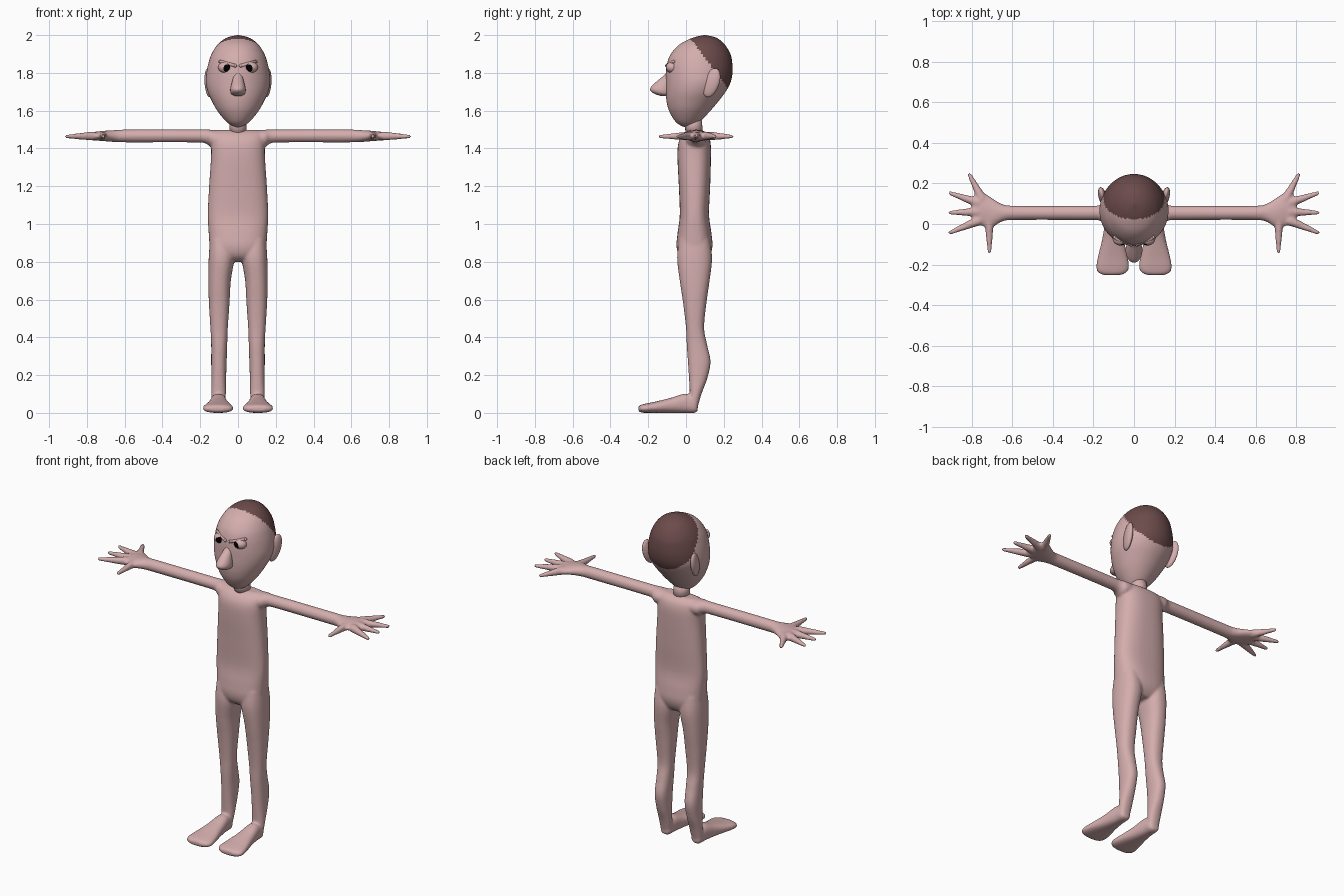
import bpy, bmesh, math
from mathutils import Vector, Matrix


def material(name, rgb):
    m = bpy.data.materials.new(name)
    m.diffuse_color = (*rgb, 1)
    return m


skin = material("skin pink", (0.66, 0.42, 0.42))
brown = material("hair brown", (0.15, 0.07, 0.07))
black = material("pupil black", (0.0, 0.0, 0.0))

AXES = {"x": (0, 1, 2), "y": (1, 0, 2), "z": (2, 0, 1)}


def catmull(p0, p1, p2, p3, t):
    return [0.5 * (2 * b + (c - a) * t + (2 * a - 5 * b + 4 * c - d) * t * t
                   + (3 * b - a - 3 * c + d) * t ** 3)
            for a, b, c, d in zip(p0, p1, p2, p3)]


def loft(bm, axis, rings, power=2.0, sign=1, seg=40, sub=5):
    """Rings are (position, a_min, a_max, b_min, b_max) across the axis."""
    fine = []
    n = len(rings)
    for i in range(n - 1):
        ps = [rings[max(0, min(n - 1, i + k))] for k in (-1, 0, 1, 2)]
        fine += [catmull(*ps, j / sub) for j in range(sub)]
    fine.append(rings[-1])
    ia, ib, ic = AXES[axis]
    loops = []
    for t, a0, a1, b0, b1 in fine:
        loop = []
        for k in range(seg):
            th = 2 * math.pi * k / seg
            c, s = math.cos(th), math.sin(th)
            co = [0, 0, 0]
            co[ia] = t
            co[ib] = (a0 + a1) / 2 + (a1 - a0) / 2 * math.copysign(abs(c) ** (2 / power), c)
            co[ic] = (b0 + b1) / 2 + (b1 - b0) / 2 * math.copysign(abs(s) ** (2 / power), s)
            co[0] *= sign
            loop.append(bm.verts.new(co))
        loops.append(loop)
    for l0, l1 in zip(loops, loops[1:]):
        for k in range(seg):
            bm.faces.new((l0[k], l0[(k + 1) % seg], l1[(k + 1) % seg], l1[k]))
    bm.faces.new(loops[0])
    bm.faces.new(loops[-1])


def ball(bm, loc, radii, rot=None):
    m = Matrix.Translation(loc) @ (rot or Matrix()) @ Matrix.Diagonal((*radii, 1))
    bmesh.ops.create_uvsphere(bm, u_segments=40, v_segments=24, radius=1, matrix=m)


def tube(bm, p0, p1, r0, r1):
    """Tapered limb with rounded ends."""
    p0, p1 = Vector(p0), Vector(p1)
    d = p1 - p0
    m = Matrix.Translation((p0 + p1) / 2) @ d.to_track_quat("Z", "Y").to_matrix().to_4x4()
    bmesh.ops.create_cone(bm, cap_ends=True, segments=20, radius1=r0, radius2=r1,
                          depth=d.length, matrix=m)
    ball(bm, p0, (r0,) * 3)
    ball(bm, p1, (r1,) * 3)


def finish(name, bm, mats, rule=None):
    bmesh.ops.recalc_face_normals(bm, faces=bm.faces)
    for f in bm.faces:
        f.smooth = True
        if rule:
            f.material_index = rule(f.calc_center_median())
    me = bpy.data.meshes.new(name)
    bm.to_mesh(me)
    bm.free()
    for m in mats:
        me.materials.append(m)
    ob = bpy.data.objects.new(name, me)
    bpy.context.collection.objects.link(ob)
    return ob


# body: torso, legs, feet, arms and hands fused into one skin
bm = bmesh.new()
loft(bm, "z", [(0.80, -0.10, 0.10, 0.0, 0.10), (0.83, -0.14, 0.14, -0.035, 0.125),
               (0.88, -0.15, 0.15, -0.05, 0.14), (0.95, -0.155, 0.155, -0.045, 0.135),
               (1.05, -0.16, 0.16, -0.033, 0.122), (1.20, -0.153, 0.153, -0.038, 0.128),
               (1.35, -0.143, 0.143, -0.045, 0.132), (1.43, -0.142, 0.142, -0.04, 0.13),
               (1.475, -0.14, 0.14, -0.015, 0.115), (1.497, -0.12, 0.12, 0.02, 0.085)], power=2.5)
HZ = 1.466
for s in (-1, 1):
    # leg
    loft(bm, "z", [(0.92, 0.03, 0.148, -0.035, 0.125), (0.82, 0.02, 0.155, -0.047, 0.138),
                   (0.70, 0.038, 0.157, -0.033, 0.125), (0.58, 0.045, 0.154, -0.015, 0.108),
                   (0.45, 0.054, 0.146, 0.0, 0.096), (0.36, 0.057, 0.142, 0.004, 0.112),
                   (0.27, 0.060, 0.142, 0.010, 0.130), (0.18, 0.063, 0.141, 0.016, 0.112),
                   (0.10, 0.064, 0.141, 0.020, 0.082), (0.03, 0.07, 0.138, 0.015, 0.062)],
         power=2.3, sign=s)
    # foot
    loft(bm, "y", [(0.062, 0.085, 0.125, 0.01, 0.04), (0.045, 0.068, 0.138, 0.0, 0.08),
                   (0.0, 0.062, 0.144, 0.0, 0.102), (-0.08, 0.05, 0.158, 0.0, 0.08),
                   (-0.16, 0.032, 0.178, 0.0, 0.06), (-0.21, 0.025, 0.186, 0.0, 0.05),
                   (-0.238, 0.035, 0.178, 0.002, 0.043), (-0.252, 0.065, 0.15, 0.01, 0.035)],
         power=2.4, sign=s)
    # arm and palm
    loft(bm, "x", [(0.08, 0.0, 0.11, 1.42, 1.495), (0.14, 0.0, 0.11, 1.408, 1.499),
                   (0.175, 0.018, 0.092, 1.428, 1.50), (0.25, 0.02, 0.09, 1.432, 1.50),
                   (0.58, 0.02, 0.09, 1.432, 1.50), (0.65, 0.012, 0.098, 1.434, 1.497),
                   (0.70, -0.015, 0.128, 1.438, 1.494), (0.75, -0.01, 0.158, 1.442, 1.489),
                   (0.785, 0.0, 0.145, 1.447, 1.484), (0.80, 0.02, 0.13, 1.455, 1.478)],
         sign=s)
    # thumb and fingers
    for x0, y0, x1, y1 in ((0.715, 0.02, 0.713, -0.137), (0.75, 0.125, 0.812, 0.243),
                           (0.77, 0.105, 0.907, 0.152), (0.77, 0.06, 0.907, 0.056),
                           (0.77, 0.015, 0.907, -0.042)):
        tube(bm, (s * x0, y0, HZ), (s * x1, y1, HZ - 0.003), 0.024, 0.010)
body = finish("body", bm, [skin])
rm = body.modifiers.new("fuse", "REMESH")
rm.mode = "VOXEL"
rm.voxel_size = 0.007
rm.use_smooth_shade = True
sm = body.modifiers.new("soften", "SMOOTH")
sm.factor = 0.5
sm.iterations = 5

# neck
bm = bmesh.new()
tube(bm, (0, 0.045, 1.47), (0, 0.035, 1.57), 0.046, 0.046)
finish("neck", bm, [skin])

# head with a hair cap cut by a tilted plane
bm = bmesh.new()
half = [(2.0, 0.006, 0.094, 0.106), (1.985, 0.062, 0.033, 0.163), (1.95, 0.108, -0.035, 0.205),
        (1.90, 0.140, -0.08, 0.235), (1.85, 0.157, -0.10, 0.245), (1.80, 0.167, -0.106, 0.246),
        (1.75, 0.170, -0.107, 0.236), (1.70, 0.160, -0.107, 0.21), (1.65, 0.138, -0.103, 0.172),
        (1.60, 0.110, -0.09, 0.13), (1.55, 0.070, -0.062, 0.082), (1.525, 0.040, -0.035, 0.047),
        (1.512, 0.005, -0.006, 0.006)]
loft(bm, "z", [(z, -w, w, y0, y1) for z, w, y0, y1 in half], seg=72, sub=6)
finish("head", bm, [skin, brown], lambda c: int(0.8 * c.y + 0.6 * c.z > 1.207))

# nose
bm = bmesh.new()
loft(bm, "z", [(1.80, -0.012, 0.012, -0.105, -0.07), (1.785, -0.022, 0.022, -0.118, -0.07),
               (1.755, -0.031, 0.031, -0.155, -0.07), (1.725, -0.039, 0.039, -0.186, -0.07),
               (1.705, -0.041, 0.041, -0.188, -0.07), (1.688, -0.035, 0.035, -0.165, -0.075),
               (1.677, -0.015, 0.015, -0.13, -0.085)])
finish("nose", bm, [skin])

for s, side in ((1, "left"), (-1, "right")):
    # ear, leaning back and flared outward
    bm = bmesh.new()
    rot = Matrix.Rotation(-s * math.radians(14), 4, "Z") @ Matrix.Rotation(-math.radians(20), 4, "X")
    ball(bm, (s * 0.155, 0.135, 1.748), (0.02, 0.042, 0.08), rot)
    finish(side + "_ear", bm, [skin])
    # eye with a black pupil on its front
    bm = bmesh.new()
    m = Matrix.Translation((s * 0.067, -0.073, 1.829))
    bmesh.ops.create_uvsphere(bm, u_segments=96, v_segments=64, radius=1,
                              matrix=m @ Matrix.Diagonal((0.038, 0.033, 0.03, 1)))
    finish(side + "_eye", bm, [skin, black],
           lambda c: int(c.y < -0.08 and math.hypot(c.x - s * 0.056, c.z - 1.825) < 0.021))
    # frowning brow
    bm = bmesh.new()
    tube(bm, (s * 0.015, -0.102, 1.838), (s * 0.095, -0.066, 1.86), 0.009, 0.009)
    finish(side + "_brow", bm, [skin])
